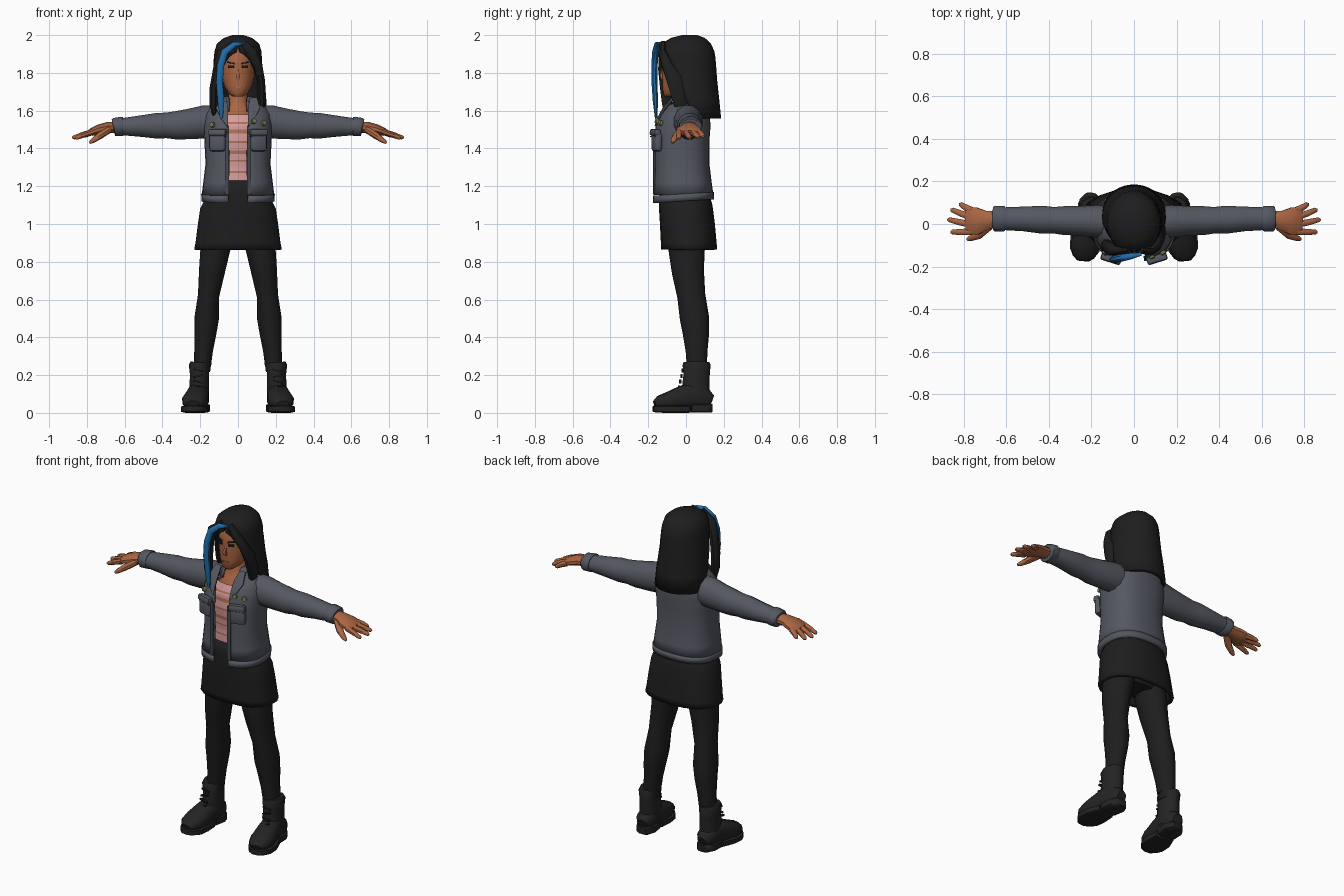
import bpy, bmesh, math
from mathutils import Vector


def mat(name, r, g, b):
    m = bpy.data.materials.new(name)
    m.diffuse_color = (r, g, b, 1)
    return m


HAIR = mat("soft_black", .013, .013, .014)
BOOT = mat("boot_black", .018, .017, .017)
DENIM = mat("grey_denim", .09, .097, .12)
SEAM = mat("dark_denim", .06, .065, .083)
SKIN = mat("skin", .40, .13, .055)
BLUE = mat("hair_blue", .015, .15, .40)
PINK = mat("shirt_pink", .68, .34, .33)
RUST = mat("shirt_stripe", .45, .17, .10)
GREEN = mat("badge_green", .16, .20, .06)


def spow(v, p):
    return math.copysign(abs(v) ** p, v)


def finish(name, bm, mats, thick=0, angle=45):
    bmesh.ops.remove_doubles(bm, verts=bm.verts, dist=.0004)
    bmesh.ops.recalc_face_normals(bm, faces=bm.faces)
    me = bpy.data.meshes.new(name)
    bm.to_mesh(me)
    bm.free()
    for m in mats:
        me.materials.append(m)
    ob = bpy.data.objects.new(name, me)
    bpy.context.collection.objects.link(ob)
    bpy.ops.object.select_all(action='DESELECT')
    ob.select_set(True)
    bpy.context.view_layer.objects.active = ob
    bpy.ops.object.shade_smooth_by_angle(angle=math.radians(angle))
    if thick:
        s = ob.modifiers.new("thickness", 'SOLIDIFY')
        s.thickness, s.offset = thick, -1
    return ob


def skin_rows(bm, rows, caps):
    rows = [[bm.verts.new(c) for c in r] for r in rows]
    for a, b in zip(rows, rows[1:]):
        for i in range(len(a) - 1):
            bm.faces.new((a[i], a[i + 1], b[i + 1], b[i]))
    for k in caps:
        bm.faces.new(rows[k][:-1])


def loft(name, rings, mats, n=16, p=1.0, caps=(), thick=0, tilt=0, rule=None):
    """Stack of rings (z, half width, front y, back y[, front gap angle])."""
    bm = bmesh.new()
    rows = []
    for z, rx, yf, yb, *g in rings:
        g = g[0] if g else 0
        cy, ry = (yf + yb) / 2, (yb - yf) / 2
        row = []
        for i in range(n + 1):
            a = g + (2 * math.pi - 2 * g) * i / n
            y = cy - ry * spow(math.cos(a), p)
            row.append((rx * spow(math.sin(a), p), y, z + tilt * y))
        rows.append(row)
    skin_rows(bm, rows, caps)
    if rule:
        for f in bm.faces:
            f.material_index = rule(f.calc_center_median())
    return finish(name, bm, mats, thick)


def sweep(name, pts, m, ref, n=10, p=1.0, s=1):
    """Tube along points (x, y, z, half width, half height); s=-1 mirrors in x."""
    bm = bmesh.new()
    ref, rows = Vector(ref), []
    cs = [Vector(q[:3]) for q in pts]
    for k, q in enumerate(pts):
        t = (cs[min(k + 1, len(cs) - 1)] - cs[max(k - 1, 0)]).normalized()
        u = t.cross(ref).normalized()
        v = u.cross(t)
        row = []
        for i in range(n + 1):
            a = 2 * math.pi * (i + .5) / n
            c = cs[k] + u * q[3] * spow(math.cos(a), p) + v * q[4] * spow(math.sin(a), p)
            row.append((c.x * s, c.y, c.z))
        rows.append(row)
    skin_rows(bm, rows, (0, -1))
    return finish(name, bm, [m])


def block(name, loc, size, m, rot=(0, 0, 0), bevel=0):
    bm = bmesh.new()
    bmesh.ops.create_cube(bm, size=1)
    bmesh.ops.scale(bm, vec=size, verts=bm.verts)
    if bevel:
        bmesh.ops.bevel(bm, geom=bm.edges[:], offset=bevel, segments=2, affect='EDGES', profile=.5)
    ob = finish(name, bm, [m])
    ob.location, ob.rotation_euler = loc, rot
    return ob


X, Y, Z = (1, 0, 0), (0, 1, 0), (0, 0, 1)

# head, neck and upper chest
loft("head", [(1.675, .028, -.11, -.05), (1.69, .05, -.122, -.01), (1.73, .073, -.125, .05),
              (1.78, .086, -.126, .08), (1.84, .092, -.128, .11), (1.9, .092, -.128, .12),
              (1.95, .07, -.10, .09)], [SKIN], caps=(0, -1))
loft("neck", [(1.48, .10, -.12, .08), (1.56, .10, -.108, .07), (1.61, .075, -.075, .06),
              (1.65, .05, -.055, .045), (1.75, .048, -.05, .05)], [SKIN], caps=(0, -1))
sweep("nose", [(0, -.122, 1.82, .008, .006), (0, -.13, 1.785, .012, .012),
               (0, -.126, 1.765, .012, .006)], SKIN, Y, n=6)
block("mouth", (0, -.125, 1.725, ), (.036, .006, .007), RUST)
for s in (1, -1):
    block("eye", (s * .037, -.12, 1.832), (.032, .009, .012), HAIR, (0, 0, s * .3))
    block("eyebrow", (s * .038, -.12, 1.853), (.04, .009, .007), HAIR, (0, -s * .2, s * .3))

# hair shell with a parted front opening, hanging side locks and a blue streak
loft("hair", [(2.0, .03, -.02, .06, 0), (1.985, .075, -.08, .10, 0), (1.955, .112, -.128, .132, 0),
              (1.915, .124, -.142, .15, .12), (1.88, .128, -.142, .156, .5), (1.83, .131, -.138, .16, .85),
              (1.76, .138, -.135, .165, 1.15), (1.66, .15, -.12, .176, 1.35),
              (1.56, .15, -.08, .186, 1.5)], [HAIR], n=20, caps=(0,), thick=.025)
sweep("fringe", [(.03, -.12, 1.955, .02, .02), (.07, -.125, 1.91, .03, .022), (.105, -.10, 1.84, .025, .03),
                 (.122, -.06, 1.76, .022, .045), (.127, -.03, 1.66, .024, .045),
                 (.125, -.03, 1.58, .008, .02)], HAIR, Y, n=8)
sweep("side_lock", [(-.02, -.12, 1.955, .02, .02), (-.085, -.125, 1.90, .03, .022),
                    (-.112, -.115, 1.82, .022, .035), (-.128, -.105, 1.72, .024, .035),
                    (-.13, -.10, 1.64, .024, .03), (-.125, -.10, 1.57, .01, .012)], HAIR, Y, n=8)
sweep("blue_streak", [(.035, -.142, 1.957, .006, .008), (-.02, -.152, 1.95, .017, .016),
                      (-.07, -.162, 1.91, .02, .018), (-.092, -.167, 1.84, .02, .018),
                      (-.098, -.167, 1.75, .019, .017), (-.09, -.162, 1.65, .019, .015),
                      (-.088, -.158, 1.56, .008, .007)], BLUE, Y, n=8)

# striped shirt: evenly spaced rows coloured by height
key = [(1.18, .135, -.128, .10), (1.3, .13, -.125, .10), (1.44, .14, -.138, .10), (1.52, .14, -.133, .10),
       (1.58, .11, -.108, .09)]
rows = []
for i in range(41):
    z = 1.18 + i * .01
    a, b = next((a, b) for a, b in zip(key, key[1:]) if z <= b[0] + 1e-6)
    t = (z - a[0]) / (b[0] - a[0])
    rows.append([c + (d - c) * t for c, d in zip(a, b)])
STRIPES = (4, 9, 15, 19, 20, 25, 30, 31, 35)
loft("shirt", rows, [PINK, RUST], p=.85,
     rule=lambda c: 1 if int((c.z - 1.18) / .01) in STRIPES else 0)

# jacket shell open at the front, with hem band, collar and lapels
loft("jacket", [(1.155, .192, -.175, .145, .2), (1.22, .184, -.172, .136, .2), (1.32, .172, -.168, .124, .2),
                (1.44, .178, -.17, .124, .21), (1.52, .182, -.163, .13, .22), (1.58, .175, -.138, .125, .3),
                (1.625, .145, -.105, .11, .42), (1.65, .085, -.075, .085, .6)],
     [DENIM], n=26, p=.8, thick=.014)
loft("jacket_hem", [(1.122, .193, -.178, .147, .2), (1.16, .195, -.178, .148, .2)],
     [DENIM], n=26, p=.8, thick=.02, tilt=.06)
loft("collar", [(1.60, .112, -.098, .105, .5), (1.64, .098, -.09, .10, .55), (1.675, .078, -.06, .085, .75)],
     [DENIM], n=16, thick=.014)
for s in (1, -1):
    sweep("lapel", [(.082, -.07, 1.665, .022, .008), (.085, -.115, 1.615, .036, .008),
                    (.07, -.145, 1.56, .02, .008), (.056, -.162, 1.52, .004, .005)], DENIM, Y, n=6, s=s)
    block("chest_pocket", (s * .108, -.155, 1.435), (.09, .04, .10), DENIM, (0, 0, s * .3), .015)
    block("pocket_flap", (s * .108, -.163, 1.485), (.098, .036, .035), DENIM, (-.1, 0, s * .3), .01)
    block("pocket_seam", (s * .108, -.173, 1.464), (.09, .008, .005), SEAM, (0, 0, s * .3))
    block("front_placket", (s * .058, -.17, 1.32), (.022, .008, .33), SEAM, (0, 0, s * .1))

# round badges
for x, y, z in ((.085, -.155, 1.545), (.137, -.136, 1.535), (-.137, -.136, 1.525)):
    bm = bmesh.new()
    bmesh.ops.create_cone(bm, cap_ends=True, segments=12, radius1=.015, radius2=.012, depth=.014)
    ob = finish("badge", bm, [GREEN], angle=30)
    ob.location, ob.rotation_euler = (x, y, z), (math.pi / 2 - .2, 0, x * 4)

# skirt
loft("skirt", [(1.23, .14, -.137, .11), (1.16, .165, -.14, .12), (1.11, .188, -.143, .138),
               (1.08, .203, -.143, .143), (1.0, .215, -.138, .153), (.9, .228, -.133, .162),
               (.865, .235, -.132, .165)], [HAIR], n=18, p=.85, thick=.02)
loft("hips", [(1.05, .17, -.11, .12), (.93, .18, -.1, .12), (.88, .12, -.07, .09)], [HAIR], caps=(0, -1))

for s in (1, -1):
    # sleeves, cuffs and seams
    sweep("sleeve", [(.12, .01, 1.545, .08, .088), (.18, .013, 1.54, .078, .09), (.25, .015, 1.53, .072, .084),
                     (.33, .016, 1.522, .07, .077), (.38, .018, 1.522, .064, .07), (.43, .02, 1.52, .068, .07),
                     (.52, .024, 1.518, .06, .058), (.62, .025, 1.515, .055, .046)], DENIM, Z, n=12, s=s)
    sweep("cuff", [(.608, .025, 1.517, .059, .05), (.615, .025, 1.517, .063, .053),
                   (.655, .025, 1.513, .062, .05), (.66, .025, 1.512, .056, .045)], DENIM, Z, n=12, s=s)
    # hand with four fingers and a thumb
    sweep("palm", [(.64, .025, 1.512, .038, .03), (.69, .018, 1.51, .046, .03), (.735, .014, 1.50, .066, .027),
                   (.775, .014, 1.487, .068, .021), (.79, .014, 1.482, .058, .014)], SKIN, Z, s=s)
    for by, tx, ty, tz in ((.065, .822, .092, 1.463), (.032, .862, .066, 1.458),
                           (-.003, .877, .02, 1.455), (-.037, .862, -.038, 1.453)):
        mx, my = (.765 + tx) / 2, (by + ty) / 2
        sweep("finger", [(.765, by, 1.488, .017, .017), (mx, my, (1.492 + tz) / 2, .016, .015),
                         (tx - .008, ty, tz + .003, .012, .011), (tx, ty, tz, .006, .006)], SKIN, Z, n=8, s=s)
    sweep("thumb", [(.685, -.01, 1.50, .024, .02), (.73, -.052, 1.468, .02, .018),
                    (.77, -.068, 1.44, .014, .013), (.785, -.072, 1.43, .007, .007)], SKIN, Z, n=8, s=s)
    # legs
    sweep("leg", [(.10, .01, .97, .085, .10), (.12, .003, .87, .082, .10), (.138, .01, .75, .071, .088),
                  (.156, .028, .62, .058, .077), (.166, .045, .5, .067, .08), (.173, .053, .42, .06, .072),
                  (.182, .056, .33, .051, .06), (.192, .058, .22, .046, .053)], HAIR, Y, n=12, s=s)
    # boots
    sweep("boot_shaft", [(.204, .056, .268, .05, .07), (.205, .056, .255, .057, .077), (.204, .056, .2, .052, .072),
                         (.205, .052, .14, .054, .075), (.207, .05, .06, .055, .08)], BOOT, Y, n=12, s=s)
    sweep("boot_foot", [(.203, .135, .06, .03, .035), (.205, .11, .07, .052, .055), (.21, .03, .09, .058, .075),
                        (.218, -.03, .075, .064, .065), (.228, -.09, .063, .07, .05),
                        (.236, -.14, .055, .058, .037), (.24, -.165, .045, .032, .02)], BOOT, Z, n=12, p=.85, s=s)
    sweep("front_sole", [(.214, .012, .02, .058, .02), (.226, -.06, .02, .075, .02), (.232, -.12, .02, .073, .02),
                         (.238, -.155, .021, .052, .019), (.24, -.174, .022, .028, .016)], BOOT, Z, n=8, p=.4, s=s)
    sweep("heel", [(.213, .025, .025, .055, .025), (.206, .09, .025, .06, .025), (.203, .125, .025, .045, .025),
                   (.203, .14, .025, .028, .022)], BOOT, Z, n=8, p=.4, s=s)
    for k in range(4):
        block("boot_lace", (s * (.208 + .002 * k), -.018 - .006 * k, .225 - .03 * k), (.05, .012, .009),
              HAIR, (0, .25 * (-1) ** k, 0))
    block("boot_pull_tab", (s * .155, .055, .255), (.03, .025, .012), BOOT, (0, s * .3, 0))
